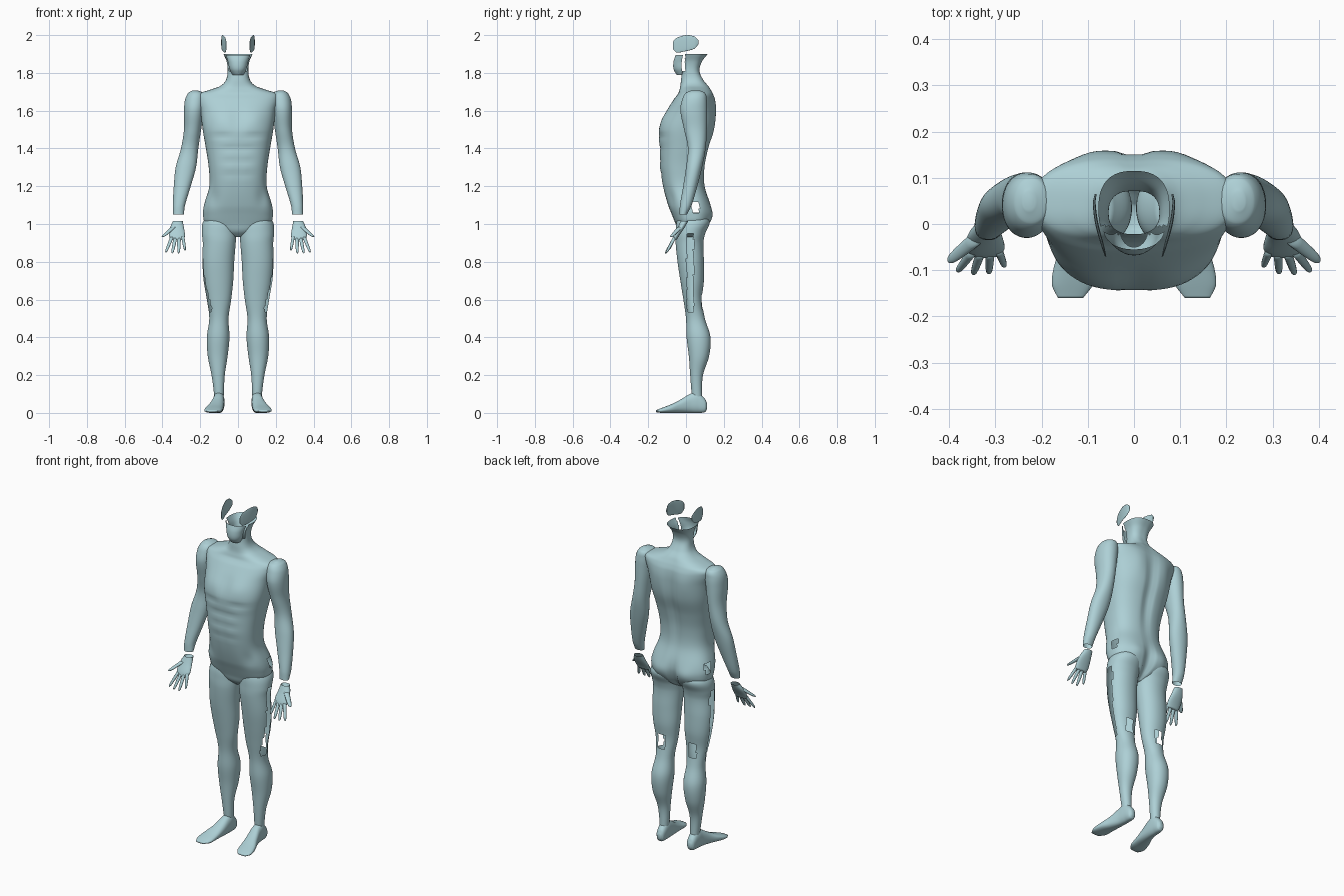
import bpy
import bmesh
from math import sin, cos, pi, exp, copysign

cube = bpy.data.objects.get("Cube")
if cube:
    bpy.data.objects.remove(cube, do_unlink=True)

skin = bpy.data.materials.new("pale_blue_skin")
skin.use_nodes = True
skin.diffuse_color = (.42, .63, .67, 1)
skin.node_tree.nodes["Principled BSDF"].inputs["Base Color"].default_value = skin.diffuse_color


def smooth_rows(rows, steps):
    """Refine the key slices with a cubic curve through them."""
    def slope(i, k):
        a, b = rows[max(i - 1, 0)], rows[min(i + 1, len(rows) - 1)]
        return (b[k] - a[k]) / (b[0] - a[0])

    result = []
    for i in range(len(rows) - 1):
        p, q = rows[i], rows[i + 1]
        span = q[0] - p[0]
        for s in range(steps):
            u = s / steps
            row = [p[0] + span * u]
            for k in range(1, len(p)):
                row.append((2*u**3 - 3*u**2 + 1) * p[k] + (3*u**2 - 2*u**3) * q[k]
                           + span * ((u**3 - 2*u**2 + u) * slope(i, k)
                                     + (u**3 - u**2) * slope(i + 1, k)))
            result.append(row)
    return result + [list(rows[-1])]


def loft(name, rows, axis="z", power=2.1, sides=40, steps=6, caps=(True, True),
         bumps=(), cut=None, mirror=True):
    """Skin rounded slices (position, x min, x max, depth min, depth max)."""
    bm = bmesh.new()
    rings = []
    for t, x0, x1, d0, d1 in smooth_rows(rows, steps):
        ring = []
        for j in range(sides):
            angle = 2 * pi * (j + .5) / sides
            c, s = cos(angle), sin(angle)
            x = (x0 + x1) / 2 + (x1 - x0) / 2 * copysign(abs(c) ** (2 / power), c)
            d = (d0 + d1) / 2 + (d1 - d0) / 2 * copysign(abs(s) ** (2 / power), s)
            # muscle relief pushes the front or back surface in and out
            for side, bx, bz, wx, wz, height in bumps:
                if side * s > 0:
                    fall = exp(-((abs(x) - bx) / wx) ** 2 - ((t - bz) / wz) ** 2)
                    d += side * height * fall * abs(s)
            ring.append(bm.verts.new((x, d, t) if axis == "z" else (x, t, d)))
        rings.append(ring)
    for a, b in zip(rings, rings[1:]):
        for j in range(sides):
            k = (j + 1) % sides
            bm.faces.new((a[j], a[k], b[k], b[j]))
    for wanted, ring in zip(caps, (rings[0], rings[-1])):
        if wanted:
            bm.faces.new(ring)
    bmesh.ops.recalc_face_normals(bm, faces=bm.faces)
    if cut:
        gone = [f for f in bm.faces if cut(*f.calc_center_median())]
        bmesh.ops.delete(bm, geom=gone, context="FACES")
    mesh = bpy.data.meshes.new(name)
    bm.to_mesh(mesh)
    bm.free()
    mesh.materials.append(skin)
    mesh.shade_smooth()
    obj = bpy.data.objects.new(name, mesh)
    bpy.context.scene.collection.objects.link(obj)
    if mirror:
        mod = obj.modifiers.new("mirror", "MIRROR")
        mod.use_mirror_merge = False
    return obj


def symmetric(rows):
    return [(t, -w, w, front, back) for t, w, front, back in rows]


# Torso with an open flared neck
FRONT, BACK = -1, 1
muscles = [
    (FRONT, .09, 1.56, .06, .05, .01),      # chest
    (FRONT, 0, 1.55, .014, .08, -.012),     # breastbone groove
    (FRONT, .09, 1.465, .07, .014, -.008),  # chest crease
    (FRONT, 0, 1.3, .01, .13, -.007),       # belly midline
    (FRONT, .13, 1.14, .03, .05, -.012),    # groin hollow
    (BACK, .09, 1.6, .05, .08, .008),       # shoulder blades
    (BACK, 0, 1.45, .022, .2, -.022),       # spine
    (BACK, .09, 1.04, .05, .05, .012),      # buttocks
    (BACK, 0, 1.02, .016, .08, -.04),       # cleft
]
muscles += [(FRONT, .04, z, .05, .01, -.005) for z in (1.26, 1.33, 1.4)]  # belly creases
loft("torso", symmetric([
    (.93, .02, -.01, .05),
    (.96, .10, -.04, .09),
    (1, .17, -.055, .12),
    (1.05, .185, -.075, .135),
    (1.1, .18, -.095, .13),
    (1.2, .152, -.122, .1),
    (1.3, .155, -.138, .1),
    (1.4, .17, -.14, .12),
    (1.5, .187, -.143, .15),
    (1.6, .2, -.1, .156),
    (1.66, .215, -.065, .152),
    (1.69, .21, -.042, .142),
    (1.71, .15, -.035, .132),
    (1.73, .095, -.03, .12),
    (1.76, .065, -.027, .095),
    (1.81, .055, -.022, .072),
    (1.86, .06, -.03, .085),
    (1.9, .077, -.05, .115),
]), power=2.5, sides=72, caps=(True, False), bumps=muscles, mirror=False,
    cut=lambda x, y, z: (z > 1.81 and y < -.005)
    or (abs(x) > .12 and .03 < y < .07 and 1.06 < z < 1.11))

# Jaw shell and side head shells
loft("jaw", symmetric([
    (1.79, .03, -.05, .03),
    (1.82, .045, -.066, .03),
    (1.86, .054, -.066, .03),
    (1.895, .066, -.055, .03),
]), caps=(False, False), mirror=False, cut=lambda x, y, z: y > -.02)
loft("head_sides", [
    (-.07, .06, .063, 1.925, 1.965),
    (-.05, .064, .07, 1.908, 1.985),
    (0, .077, .084, 1.915, 2),
    (.045, .083, .089, 1.928, 1.993),
    (.065, .081, .085, 1.95, 1.975),
], axis="y", sides=24)

# Legs, with a slit along the outer thigh and a gap behind the knee
loft("legs", [
    (1.06, .05, .15, -.03, .1),
    (1.01, .008, .186, -.05, .125),
    (.95, .008, .192, -.055, .102),
    (.9, .012, .188, -.055, .092),
    (.8, .02, .19, -.045, .095),
    (.7, .025, .182, -.03, .095),
    (.6, .036, .165, -.014, .085),
    (.5, .05, .152, 0, .1),
    (.4, .045, .165, .003, .13),
    (.3, .055, .16, .015, .122),
    (.2, .07, .14, .022, .09),
    (.1, .075, .127, .03, .085),
    (.03, .078, .122, .04, .09),
], sides=48, cut=lambda x, y, z: (x > .14 and .005 < y < .04 and .53 < z < .95)
    or (y > .06 and .08 < x < .125 and .55 < z < .63))

# Feet
loft("feet", [
    (.112, .088, .112, .02, .05),
    (.1, .077, .123, .004, .075),
    (.06, .072, .13, 0, .11),
    (.02, .072, .135, 0, .1),
    (-.03, .075, .15, 0, .07),
    (-.08, .08, .17, 0, .045),
    (-.13, .088, .178, 0, .026),
    (-.16, .11, .165, .004, .014),
], axis="y", power=2.4)

# Arms, open at the wrist
loft("arms", [
    (1.708, .215, .24, .03, .07),
    (1.695, .185, .262, 0, .1),
    (1.66, .175, .28, -.02, .11),
    (1.6, .18, .286, -.03, .112),
    (1.5, .195, .286, -.01, .11),
    (1.4, .21, .302, .01, .104),
    (1.3, .222, .33, 0, .085),
    (1.2, .25, .34, -.015, .06),
    (1.1, .28, .345, -.032, .03),
    (1.05, .287, .343, -.035, .005),
], caps=(True, False))

# Palms
loft("palms", [
    (1.015, .292, .345, -.028, .012),
    (.98, .286, .36, -.045, -.008),
    (.94, .28, .365, -.066, -.035),
    (.915, .286, .36, -.074, -.05),
], caps=(False, True), sides=24)


# Fingers taper from knuckle to tip
def finger(name, base, tip, radius):
    rows = []
    for u, scale in ((0, 1), (.5, .9), (.9, .65), (1, .25)):
        x, y, z = (a + (b - a) * u for a, b in zip(base, tip))
        r = radius * scale
        rows.append((z, x - r, x + r, y - r, y + r))
    loft(name, rows, sides=12, steps=3)


finger("thumbs", (.34, -.03, .985), (.4, -.08, .93), .015)
finger("index_fingers", (.35, -.06, .93), (.382, -.102, .85), .01)
finger("middle_fingers", (.332, -.062, .925), (.348, -.108, .845), .01)
finger("ring_fingers", (.312, -.062, .925), (.314, -.106, .845), .01)
finger("little_fingers", (.293, -.058, .935), (.28, -.092, .86), .009)
